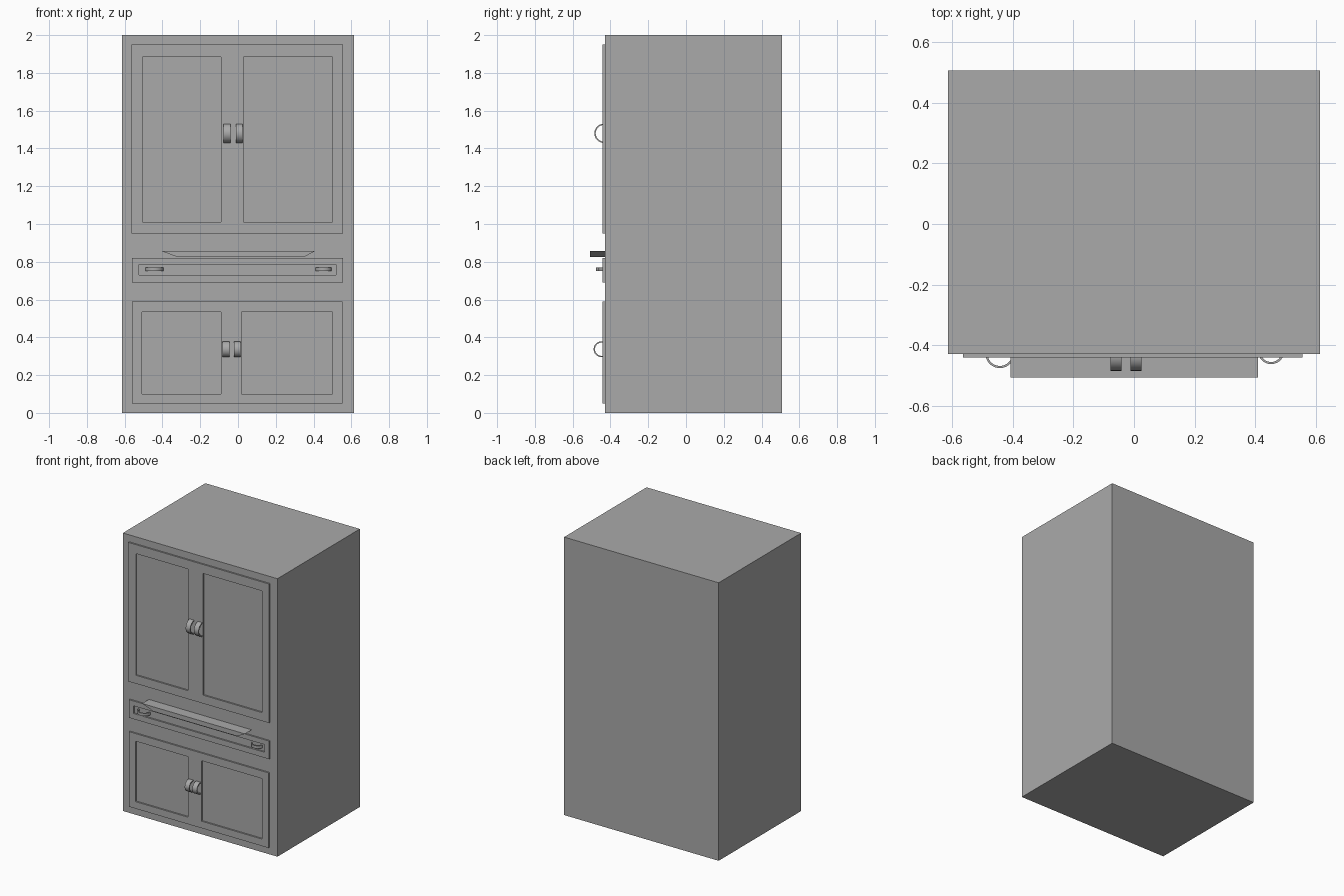
import bpy, bmesh
from math import cos, sin, pi, asin, radians

cube = bpy.data.objects.get("Cube")
if cube:
    bpy.data.objects.remove(cube, do_unlink=True)

grey = bpy.data.materials.new("plain grey")
grey.use_nodes = True
colour = (0.4, 0.4, 0.4, 1)
grey.diffuse_color = colour
grey.node_tree.nodes["Principled BSDF"].inputs["Base Color"].default_value = colour

FRONT, FACE, BACK = -0.43, -0.441, 0.507


def finish(name, bm, smooth=False):
    bmesh.ops.recalc_face_normals(bm, faces=bm.faces)
    mesh = bpy.data.meshes.new(name)
    bm.to_mesh(mesh)
    bm.free()
    mesh.materials.append(grey)
    obj = bpy.data.objects.new(name, mesh)
    bpy.context.collection.objects.link(obj)
    if smooth:
        bpy.ops.object.select_all(action='DESELECT')
        obj.select_set(True)
        bpy.context.view_layer.objects.active = obj
        bpy.ops.object.shade_smooth_by_angle(angle=radians(35))
    return obj


def extrude(bm, faces, offset):
    new = bmesh.ops.extrude_face_region(bm, geom=faces)["geom"]
    verts = [v for v in new if isinstance(v, bmesh.types.BMVert)]
    bmesh.ops.translate(bm, verts=verts, vec=offset)


def prism(name, outline, y0, y1):
    """Extrude an x-z outline from y0 to y1."""
    bm = bmesh.new()
    face = bm.faces.new([bm.verts.new((x, y0, z)) for x, z in outline])
    extrude(bm, [face], (0, y1 - y0, 0))
    return finish(name, bm)


def frame(name, xs, zs):
    """Raised frame; every second column of the middle row is an opening."""
    bm = bmesh.new()
    grid = [[bm.verts.new((x, FRONT, z)) for x in xs] for z in zs]
    faces = []
    for r in range(len(zs) - 1):
        for c in range(len(xs) - 1):
            if r == 1 and c % 2 == 1:
                continue
            faces.append(bm.faces.new((grid[r][c], grid[r][c + 1],
                                       grid[r + 1][c + 1], grid[r + 1][c])))
    extrude(bm, faces, (0, FACE - FRONT, 0))
    return finish(name, bm)


def handle(name, centre, width, radius, base, upright, thick=0.007, steps=24):
    """Strap bent into an arc, ending at depth y = base."""
    cx, cy, cz = centre
    start = -asin(min(1, (base - cy) / radius))
    bm = bmesh.new()
    rings = []
    for i in range(steps + 1):
        a = start + (pi - 2 * start) * i / steps
        ring = []
        for r, w in ((radius, -1), (radius, 1), (radius - thick, 1), (radius - thick, -1)):
            along, out, side = r * cos(a), cy - r * sin(a), w * width / 2
            p = (cx + side, out, cz + along) if upright else (cx + along, out, cz + side)
            ring.append(bm.verts.new(p))
        rings.append(ring)
    for a, b in zip(rings, rings[1:]):
        for k in range(4):
            j = (k + 1) % 4
            bm.faces.new((a[k], a[j], b[j], b[k]))
    bm.faces.new(rings[0])
    bm.faces.new(rings[-1])
    return finish(name, bm, smooth=True)


# Cabinet body
prism("cabinet_body", [(-0.615, 0), (0.615, 0), (0.615, 2), (-0.615, 2)], FRONT, BACK)

# Door and drawer frames with recessed panels
frame("upper_door_frame", [-0.565, -0.505, -0.09, 0.03, 0.5, 0.557], [0.95, 1.01, 1.885, 1.95])
frame("drawer_frame", [-0.56, -0.523, 0.52, 0.557], [0.69, 0.73, 0.785, 0.82])
frame("lower_door_frame", [-0.56, -0.508, -0.09, 0.018, 0.5, 0.553], [0.05, 0.1, 0.535, 0.59])

# Pull-out shelf with undercut ends
prism("shelf", [(-0.32, 0.825), (0.35, 0.825), (0.41, 0.858), (-0.408, 0.858)], -0.507, FRONT)

# Door handles
for side, x in (("right", -0.059), ("left", 0.007)):
    handle(f"upper_{side}_handle", (x, -0.434, 1.48), 0.036, 0.051, FACE + 0.006, True)
for side, x in (("right", -0.064), ("left", -0.004)):
    handle(f"lower_{side}_handle", (x, -0.447, 0.337), 0.036, 0.042, FACE, True)

# Drawer handles
handle("drawer_right_handle", (-0.443, -0.428, 0.76), 0.02, 0.048, FRONT, False)
handle("drawer_left_handle", (0.453, -0.42, 0.76), 0.02, 0.043, FRONT, False)
